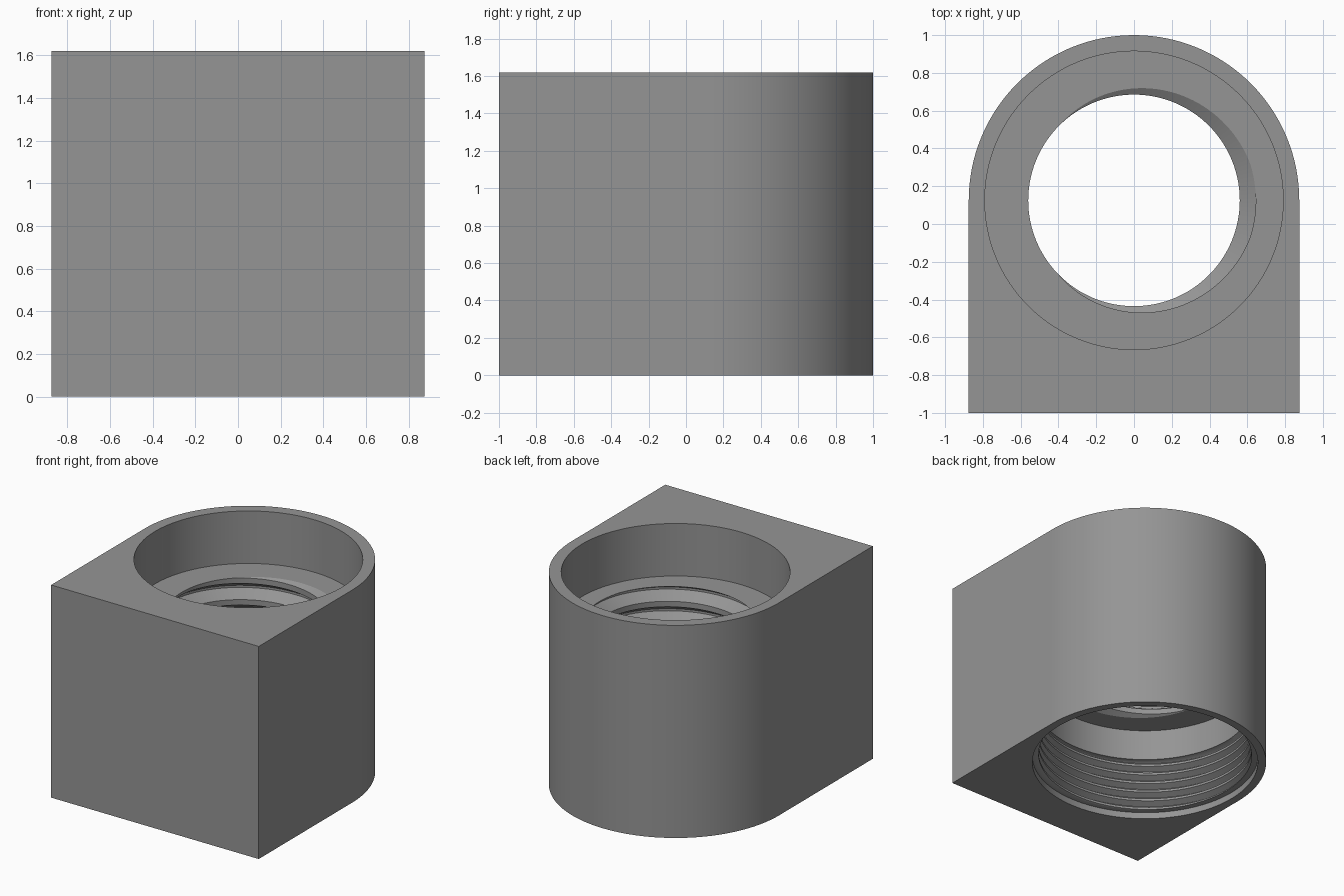
import bpy, bmesh, math

if "Cube" in bpy.data.objects:
    bpy.data.objects.remove(bpy.data.objects["Cube"])

CY = 0.125            # bore axis position in y
R = 0.875             # outer round radius and half width
H = 1.62              # block height
TAU = 2 * math.pi

# Column angles around the bore, including the two square corners
corner = math.atan2(1 + CY, R)
angles = sorted([TAU * i / 128 for i in range(129)]
                + [math.pi + corner, TAU - corner])


def outline(a):
    """Distance from bore axis to the rounded block outline."""
    c, s = abs(math.cos(a)), -math.sin(a)
    if s <= 1e-6:
        return R
    return min(R / max(c, 1e-9), (1 + CY) / s)


def block(z):
    return lambda a: (outline(a), z)


def ring(r, z):
    return lambda a: (r, z)


def thread(minor, major, z0, z1, pitch, phase):
    """Rows of a helical groove, trimmed flat at z0 and z1."""
    def radius(a, z):
        u = (z - phase) / pitch - a / TAU
        d = abs(u - round(u))
        return minor + (major - minor) * min(1, max(0, (0.375 - d) / 0.325))

    def row(u):
        def point(a):
            z = min(z1, max(z0, phase + pitch * (u + a / TAU)))
            return radius(a, z), z
        return point

    first = math.floor((z0 - phase) / pitch) - 2
    last = math.ceil((z1 - phase) / pitch) + 1
    return [row(k + u) for k in range(first, last + 1)
            for u in (-0.375, -0.05, 0.05, 0.375)]


# Section rows: outer wall, top counterbore, small thread, lower bore, large thread
rows = [block(0), block(H), ring(0.79, H), ring(0.79, 1.22)]
rows += reversed(thread(0.56, 0.645, 0.71, 1.22, 0.165, 1.22))
rows += [ring(0.775, 0.71), ring(0.775, 0.47)]
rows += reversed(thread(0.77, 0.815, 0.05, 0.47, 0.072, 0.05))
rows += [ring(0.815, 0.05), ring(0.815, 0), block(0)]

bm = bmesh.new()
grid = []
for f in rows:
    line = []
    for a in angles:
        r, z = f(a)
        line.append(bm.verts.new((r * math.cos(a), CY + r * math.sin(a), z)))
    grid.append(line)
for lo, hi in zip(grid, grid[1:]):
    for i in range(len(angles) - 1):
        quad = (lo[i], lo[i + 1], hi[i + 1], hi[i])
        if any((v.co - quad[0].co).length > 1e-5 for v in quad[1:]):
            bm.faces.new(quad)

# Weld the seam and the trimmed thread ends
bmesh.ops.remove_doubles(bm, verts=bm.verts, dist=1e-5)
bmesh.ops.delete(bm, geom=[v for v in bm.verts if not v.link_faces], context='VERTS')
bmesh.ops.recalc_face_normals(bm, faces=bm.faces)

mesh = bpy.data.meshes.new("threaded_block")
bm.to_mesh(mesh)
bm.free()
body = bpy.data.objects.new("threaded_block", mesh)
bpy.context.collection.objects.link(body)

grey = bpy.data.materials.new("mid grey")
grey.diffuse_color = (0.3, 0.3, 0.3, 1)
grey.use_nodes = True
grey.node_tree.nodes["Principled BSDF"].inputs["Base Color"].default_value = grey.diffuse_color
mesh.materials.append(grey)

bpy.context.view_layer.objects.active = body
body.select_set(True)
bpy.ops.object.shade_smooth_by_angle(angle=math.radians(30))
